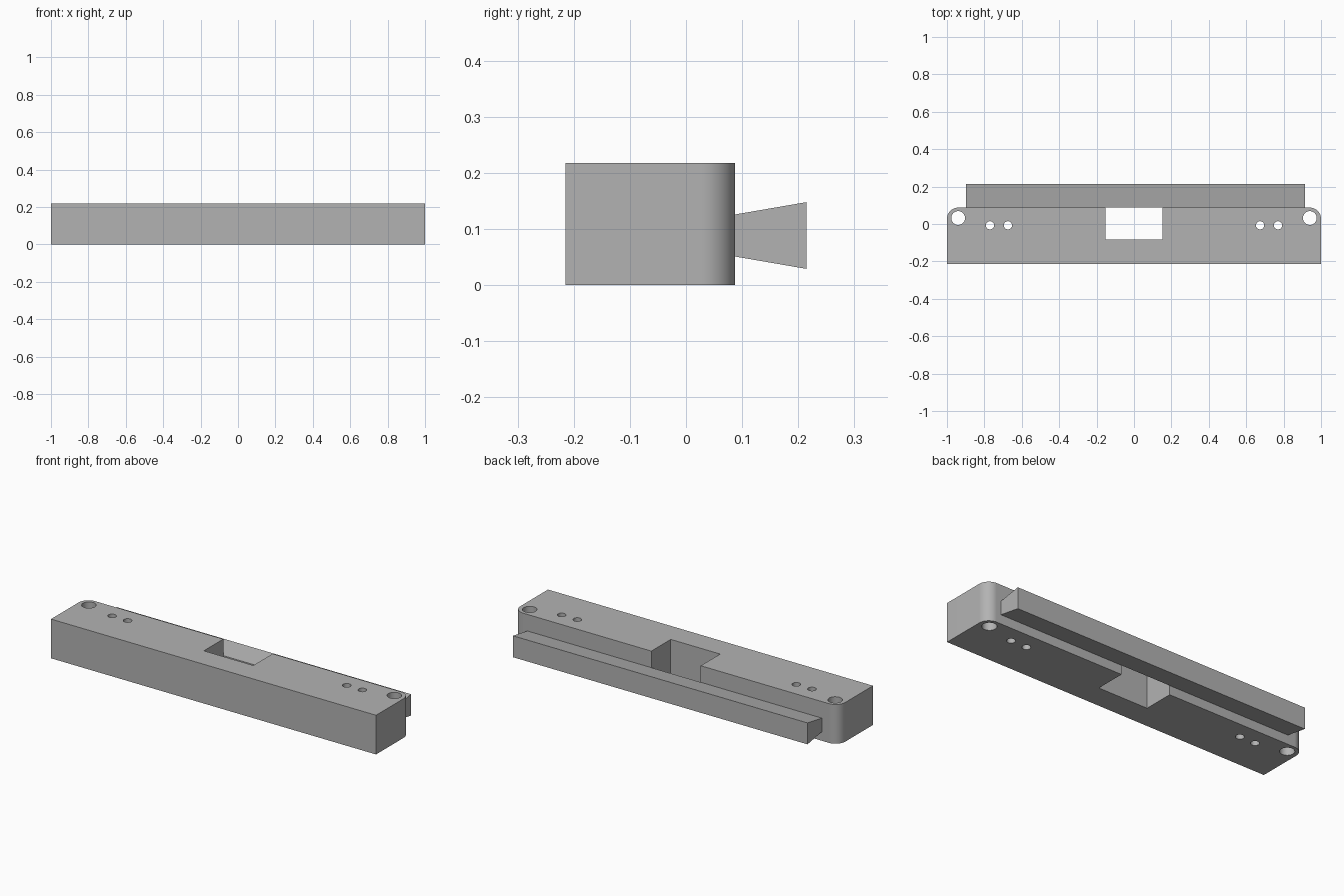
import bpy, bmesh, math
from mathutils import Vector

cube = bpy.data.objects.get("Cube")
if cube:
    bpy.data.objects.remove(cube, do_unlink=True)

HEIGHT, FRONT, BACK = 0.218, -0.215, 0.0875
CORNER = 0.06

grey = bpy.data.materials.new("plain_grey")
grey.use_nodes = True
grey.diffuse_color = (0.45, 0.45, 0.45, 1)
grey.node_tree.nodes["Principled BSDF"].inputs["Base Color"].default_value = (0.45, 0.45, 0.45, 1)


def prism(name, points, direction):
    """Extrude a closed outline along a direction into a solid."""
    bm = bmesh.new()
    face = bm.faces.new([bm.verts.new(p) for p in points])
    moved = bmesh.ops.extrude_face_region(bm, geom=[face])["geom"]
    verts = [v for v in moved if isinstance(v, bmesh.types.BMVert)]
    bmesh.ops.translate(bm, verts=verts, vec=Vector(direction))
    bmesh.ops.recalc_face_normals(bm, faces=bm.faces)
    mesh = bpy.data.meshes.new(name)
    bm.to_mesh(mesh)
    bm.free()
    mesh.materials.append(grey)
    obj = bpy.data.objects.new(name, mesh)
    bpy.context.collection.objects.link(obj)
    return obj


def arc(cx, cy, r, start, end, steps, z=0):
    angles = [math.radians(start + (end - start) * i / steps) for i in range(steps + 1)]
    return [(cx + r * math.cos(a), cy + r * math.sin(a), z) for a in angles]


def activate(obj):
    bpy.ops.object.select_all(action='DESELECT')
    obj.select_set(True)
    bpy.context.view_layer.objects.active = obj


def cut(target, cutter):
    cutter.hide_render = True
    mod = target.modifiers.new("cut", 'BOOLEAN')
    mod.operation, mod.solver, mod.object = 'DIFFERENCE', 'EXACT', cutter
    activate(target)
    bpy.ops.object.modifier_apply(modifier=mod.name)
    bpy.data.objects.remove(cutter, do_unlink=True)


# Main block with two rounded back corners
cx, cy = 1 - CORNER, BACK - CORNER
outline = [(-1, FRONT, 0), (1, FRONT, 0)]
outline += arc(cx, cy, CORNER, 0, 90, 16) + arc(-cx, cy, CORNER, 90, 180, 16)
block = prism("block", outline, (0, 0, HEIGHT))

# Central notch, open at the back
notch = [(-0.152, -0.083, -0.1), (0.152, -0.083, -0.1), (0.152, 0.2, -0.1), (-0.152, 0.2, -0.1)]
cut(block, prism("notch_cutter", notch, (0, 0, 0.5)))

# Vertical through holes, mirrored left and right
for x, y, r in [(0.94, 0.032, 0.037), (0.77, -0.007, 0.022), (0.674, -0.007, 0.022)]:
    for side in (-1, 1):
        ring = arc(side * x, y, r, 0, 360, 32, -0.1)[:-1]
        cut(block, prism("hole_cutter", ring, (0, 0, 0.5)))

# Dovetail rail along the back
tail = [(-0.898, BACK, 0.051), (-0.898, 0.215, 0.029),
        (-0.898, 0.215, 0.148), (-0.898, BACK, 0.126)]
rail = prism("dovetail_rail", tail, (1.812, 0, 0))

activate(block)
bpy.ops.object.shade_smooth_by_angle(angle=math.radians(30))
